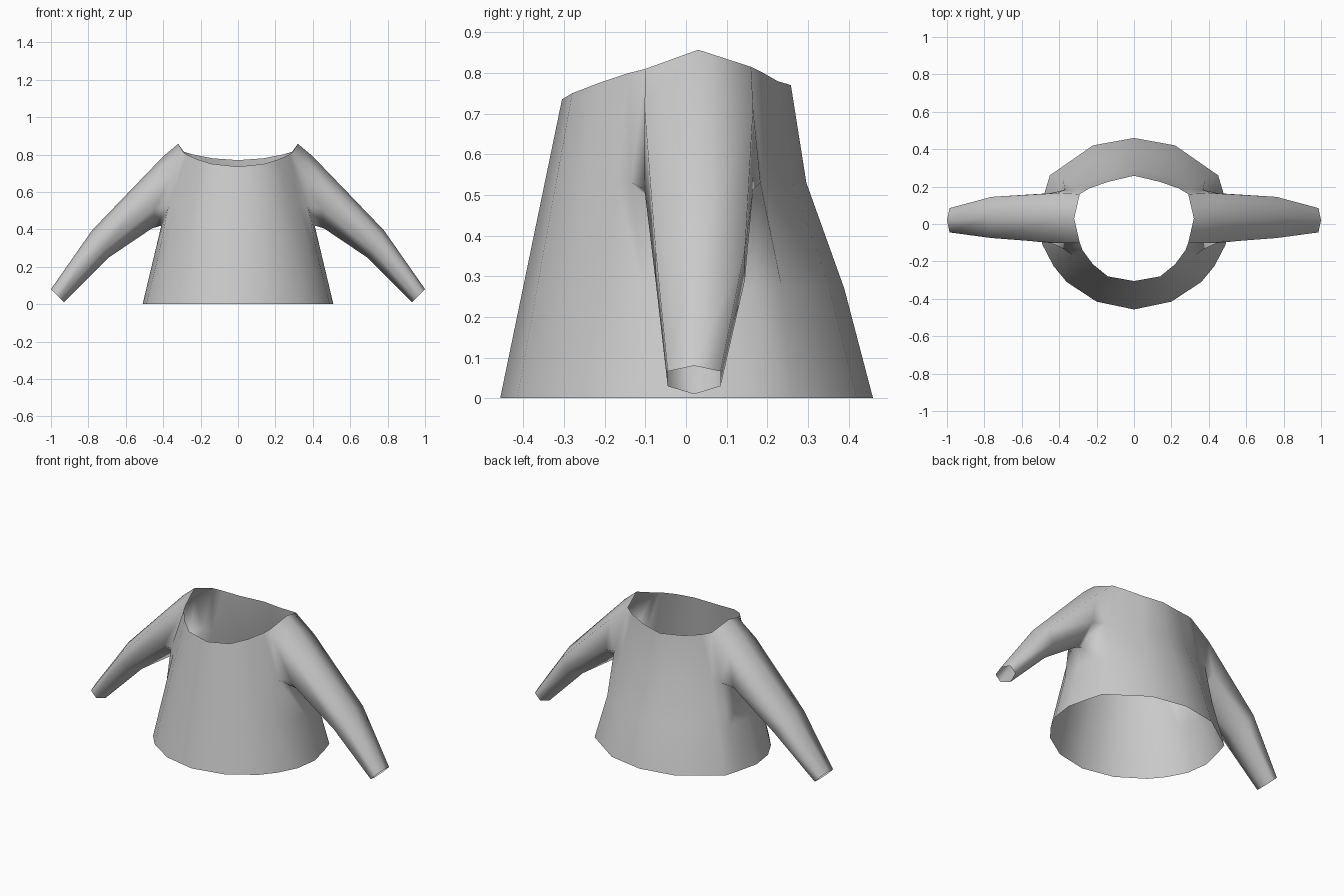
import bpy
import bmesh
from mathutils import Vector

cube = bpy.data.objects.get("Cube")
if cube:
    bpy.data.objects.remove(cube, do_unlink=True)

wool = bpy.data.materials.new("light_grey_cloth")
wool.use_nodes = True
grey = (0.6, 0.6, 0.6, 1)
wool.diffuse_color = grey
wool.node_tree.nodes["Principled BSDF"].inputs["Base Color"].default_value = grey

CHEST, WAIST = 0.53, 0.27  # heights of the rings between neck and hem

# Left half of the neckline and hem, from front centre round to back centre
front_neck = [(0, -.305, .735), (.14, -.28, .75), (.22, -.215, .775),
              (.275, -.14, .80), (.29, -.10, .81)]
front_hem = [(0, -.457), (.2, -.415), (.36, -.31), (.43, -.225), (.49, -.11)]
back_neck = [(.29, .16, .815), (.24, .19, .80), (.14, .225, .78), (0, .258, .77)]
back_hem = [(.477, .17), (.45, .26), (.22, .42), (0, .46)]
shoulder, armpit = (.32, .03, .857), (.41, .03, .42)

bm = bmesh.new()


def at_height(neck, hem, z):
    return hem.lerp(neck, z / neck.z)


def column(neck, hem, tuck=0):
    """One vertical seam of the body: neck, chest, waist, hem."""
    neck, hem = Vector(neck), Vector((*hem, 0))
    chest = at_height(neck, hem, CHEST) - Vector((0, tuck, 0))
    return [bm.verts.new(p) for p in (neck, chest, at_height(neck, hem, WAIST), hem)]


def sleeve_ring(top, bottom, y_front, y_back):
    """Six-sided section: top, two front, bottom, two back."""
    top, bottom = Vector(top), Vector(bottom)
    ring = []
    for t, y in ((0, None), (.2, y_front), (.72, y_front),
                 (1, None), (.72, y_back), (.2, y_back)):
        p = top.lerp(bottom, t)
        p.y = (y_front + y_back) / 2 if y is None else y
        ring.append(bm.verts.new(p))
    return ring


# Body seams, with a short seam running down from the armpit
front = [column(n, h) for n, h in zip(front_neck, front_hem)]
back = [column(n, h, .025) for n, h in zip(back_neck, back_hem)]
pit_top, pit_hem = Vector(armpit), Vector((.51, .03, 0))
side = [None] + [bm.verts.new(p) for p in
                 (pit_top, at_height(pit_top, pit_hem, WAIST), pit_hem)]

# Armhole flares slightly past the sleeve
front[-1][1].co = (.37, -.135, CHEST)
back[0][1].co = (.37, .183, CHEST)

columns = front + [side] + back
for a, b in zip(columns, columns[1:]):
    for r in range(3):
        quad = (a[r], a[r + 1], b[r + 1], b[r])
        if None not in quad:
            bm.faces.new(quad)

# Sleeve: armhole, upper arm, elbow, open cuff
rings = [
    [bm.verts.new(shoulder), front[-1][0], front[-1][1], side[1], back[0][1], back[0][0]],
    sleeve_ring((.40, 0, .79), (.46, 0, .405), -.102, .165),
    sleeve_ring((.78, 0, .395), (.69, 0, .25), -.075, .145),
    sleeve_ring((1.0, 0, .08), (.93, 0, .01), -.045, .085),
]
for a, b in zip(rings, rings[1:]):
    for j in range(6):
        k = (j + 1) % 6
        bm.faces.new((a[j], a[k], b[k], b[j]))

mesh = bpy.data.meshes.new("sweater")
bm.to_mesh(mesh)
bm.free()
mesh.materials.append(wool)
mesh.shade_smooth()
sweater = bpy.data.objects.new("sweater", mesh)
bpy.context.collection.objects.link(sweater)

# Right half
mirror = sweater.modifiers.new("mirror", 'MIRROR')
mirror.use_clip = True
mirror.merge_threshold = 0.001
